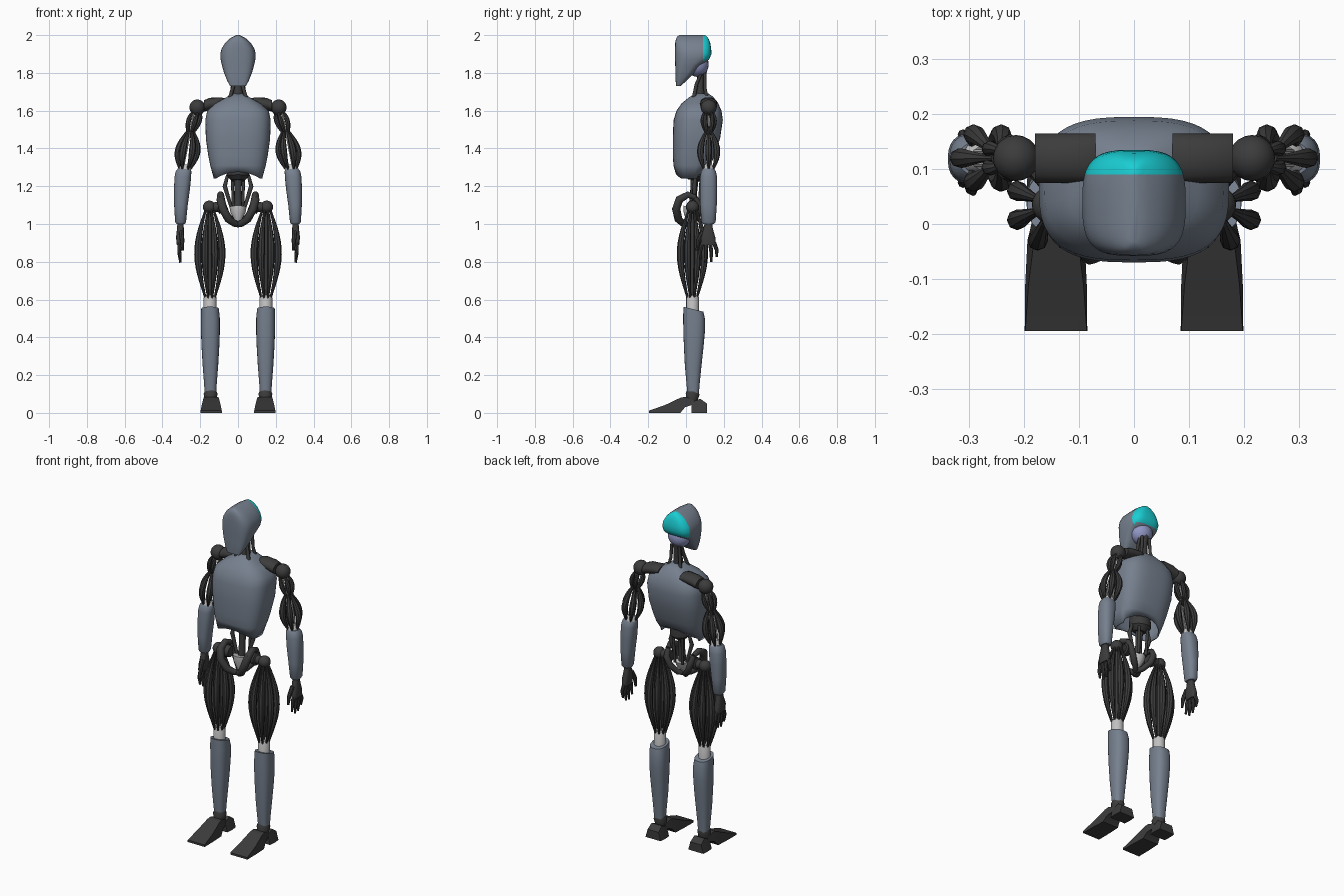
import bpy, bmesh, math
from mathutils import Vector

if "Cube" in bpy.data.objects:
    bpy.data.objects.remove(bpy.data.objects["Cube"])

def material(name, rgb):
    m = bpy.data.materials.new(name)
    m.diffuse_color = (*rgb, 1)
    m.use_nodes = True
    m.node_tree.nodes["Principled BSDF"].inputs["Base Color"].default_value = m.diffuse_color
    return m

SLATE = material("slate shell", (0.18, 0.215, 0.27))
DARK = material("dark frame", (0.045, 0.045, 0.045))
CYAN = material("cyan panel", (0.01, 0.62, 0.66))
LIGHT = material("light grey joint", (0.55, 0.54, 0.54))
LILAC = material("lilac skull", (0.28, 0.31, 0.55))

def finish(bm, name, mats, mirror=False, thick=0):
    bmesh.ops.recalc_face_normals(bm, faces=bm.faces)
    me = bpy.data.meshes.new(name)
    bm.to_mesh(me)
    bm.free()
    for m in (mats if isinstance(mats, list) else [mats]):
        me.materials.append(m)
    ob = bpy.data.objects.new(name, me)
    bpy.context.collection.objects.link(ob)
    bpy.ops.object.select_all(action='DESELECT')
    ob.select_set(True)
    bpy.context.view_layer.objects.active = ob
    bpy.ops.object.shade_smooth_by_angle(angle=math.radians(38))
    if thick:
        s = ob.modifiers.new("thickness", 'SOLIDIFY')
        s.thickness = thick
        s.offset = -1
    if mirror:
        ob.modifiers.new("mirror", 'MIRROR')
    return ob

def skin(bm, rings, cap0=True, cap1=True):
    vs = [[bm.verts.new(p) for p in r] for r in rings]
    n = len(vs[0])
    for a, b in zip(vs, vs[1:]):
        for i in range(n):
            j = (i + 1) % n
            bm.faces.new((a[i], a[j], b[j], b[i]))
    if cap0:
        bm.faces.new(vs[0])
    if cap1:
        bm.faces.new(vs[-1])

def ring(z, w, y0, y1, cx=0, power=2.0, n=32):
    """Rounded-box ring at height z, spanning y0..y1 and cx-w..cx+w."""
    pts = []
    for i in range(n):
        t = 2 * math.pi * i / n
        c, s = math.cos(t), math.sin(t)
        x = math.copysign(abs(c) ** (2 / power), c)
        y = math.copysign(abs(s) ** (2 / power), s)
        pts.append(Vector((cx + w * x, (y0 + y1) / 2 + (y1 - y0) / 2 * y, z)))
    return pts

def tube(bm, pts, radii, n=10):
    pts = [Vector(p) for p in pts]
    if not isinstance(radii, (list, tuple)):
        radii = [radii] * len(pts)
    prev = (pts[1] - pts[0]).normalized()
    u = prev.orthogonal().normalized()
    rings = []
    for i, p in enumerate(pts):
        d = (pts[min(i + 1, len(pts) - 1)] - pts[max(i - 1, 0)]).normalized()
        u = prev.rotation_difference(d) @ u
        v = d.cross(u)
        prev = d
        rings.append([p + radii[i] * (math.cos(a) * u + math.sin(a) * v)
                      for a in (2 * math.pi * k / n for k in range(n))])
    skin(bm, rings)

def strand(bm, a, b, out, r, thin=0.006, peak=1.0, steps=14):
    """Spindle-shaped muscle that bows outwards between two points."""
    a, b, out = Vector(a), Vector(b), Vector(out)
    pts, rad = [], []
    for i in range(steps + 1):
        t = i / steps
        f = math.sin(math.pi * t ** peak)
        pts.append(a.lerp(b, t) + out * f)
        rad.append(thin + (r - thin) * f ** 1.6 if f > 0 else thin)
    tube(bm, pts, rad, 8)

def ball(bm, c, r, scale=(1, 1, 1)):
    res = bmesh.ops.create_uvsphere(bm, u_segments=20, v_segments=12, radius=r)
    for v in res["verts"]:
        v.co = Vector(c) + Vector([v.co[k] * scale[k] for k in range(3)])

def block(bm, pts8):
    skin(bm, [pts8[:4], pts8[4:]])

# Head shell with cyan rear panel
bm = bmesh.new()
head = [(1.73, .042, -.052, -.03), (1.76, .058, -.055, .005), (1.80, .074, -.056, .045),
        (1.84, .085, -.057, .08), (1.87, .092, -.058, .122), (1.90, .094, -.058, .135),
        (1.93, .086, -.058, .133), (1.96, .067, -.057, .128), (1.98, .046, -.053, .12),
        (1.992, .026, -.047, .112), (2.0, .008, -.035, .1)]
skin(bm, [ring(z, w, a, b, 0, 3.2, 40) for z, w, a, b in head])
bmesh.ops.bisect_plane(bm, geom=bm.verts[:] + bm.edges[:] + bm.faces[:],
                       plane_co=(0, .09, 0), plane_no=(0, 1, 0))
for f in bm.faces:
    c = f.calc_center_median()
    f.material_index = int(c.y > .09 and c.z > 1.865)
finish(bm, "head_shell", [SLATE, CYAN])

# Inner skull
bm = bmesh.new()
ball(bm, (0, .06, 1.845), .06, (1.1, 1, 1.1))
finish(bm, "inner_skull", LILAC)

# Neck column and tendons
bm = bmesh.new()
tube(bm, [(0, .095, 1.84), (0, .08, 1.77), (0, .07, 1.65)], [.024, .022, .03])
for s in (-1, 1):
    tube(bm, [(s * .03, .09, 1.82), (s * .022, .055, 1.74), (s * .045, .04, 1.66)], [.008, .009, .011])
    tube(bm, [(s * .025, .1, 1.8), (s * .03, .1, 1.72), (s * .04, .11, 1.67)], .009)
finish(bm, "neck", DARK)

# Torso shell, open below with an arched hem
bm = bmesh.new()
torso = [(1.69, .035, .05, .12), (1.672, .06, .018, .145), (1.64, .118, -.022, .17), (1.60, .163, -.05, .188),
         (1.55, .173, -.066, .195), (1.45, .17, -.07, .18), (1.36, .157, -.07, .15), (1.31, .147, -.066, .13)]
rings = [ring(z, w, a, b, 0, 2.9, 48) for z, w, a, b in torso]
hem = ring(1.24, .128, -.057, .105, 0, 2.9, 48)
for p in hem:
    p.z += .035 * max(0, 1 - (p.x / .12) ** 2) + (.02 if p.y > .06 else 0)
skin(bm, rings + [hem], True, False)
finish(bm, "torso_shell", SLATE, thick=.006)

# Waist hub and spine rods
bm = bmesh.new()
tube(bm, [(0, .05, 1.40), (0, .05, 1.28), (0, .05, 1.255), (0, .045, 1.23)], [.05, .06, .06, .035], 20)
tube(bm, [(0, .045, 1.24), (0, .04, 1.16), (0, .035, 1.08)], [.022, .018, .022])
for s in (-1, 1):
    tube(bm, [(s * .055, .05, 1.26), (s * .07, .045, 1.2), (s * .03, .04, 1.07)], [.008, .012, .008])
    tube(bm, [(s * .03, .08, 1.25), (s * .025, .07, 1.08)], .008)
finish(bm, "waist", DARK)

# Pelvis bands: hoops running from the hips under the body
bm = bmesh.new()
tube(bm, [(.085, .05, 1.14), (.092, .01, 1.155), (.092, -.035, 1.13), (.08, -.052, 1.08),
          (.05, -.04, 1.025), (.02, -.015, 1.003), (-.001, .0, .998)],
     [.014, .018, .022, .022, .021, .018, .016], 12)
tube(bm, [(.085, .05, 1.14), (.08, .07, 1.1), (.06, .065, 1.05), (.025, .04, 1.01), (-.001, .01, 1.0)],
     [.014, .018, .018, .016, .014], 12)
tube(bm, [(.07, .035, 1.09), (.10, .035, 1.09), (.105, .035, 1.09), (.15, .035, 1.09)], [.03, .036, .026, .024], 16)
ball(bm, (.152, .035, 1.09), .034)
finish(bm, "pelvis_bands", DARK, True)

bm = bmesh.new()
tube(bm, [(0, .03, 1.09), (0, .025, 1.06), (0, .015, 1.01)], [.045, .04, .012], 16)
finish(bm, "pelvis_core", LIGHT)

# Thigh muscle strands
bm = bmesh.new()
for k in range(8):
    a = math.radians(22.5 + 45 * k)
    d = Vector((math.cos(a), math.sin(a), 0))
    strand(bm, Vector((.15, .035, 1.075)) + d * .022, Vector((.148, .033, .6)) + d * .024,
           d * .046, .019, .006, .95)
tube(bm, [(.15, .035, 1.09), (.148, .033, .6)], .008)
finish(bm, "thigh_strands", DARK, True)

# Knees
bm = bmesh.new()
tube(bm, [(.148, .035, .625), (.148, .035, .61), (.148, .035, .5)], [.027, .034, .034], 16)
finish(bm, "knee", LIGHT, True)

# Shin shells, front rim raised
bm = bmesh.new()
shin = [(.10, .03, .008, .068), (.16, .034, .002, .073), (.25, .041, -.006, .082), (.35, .047, -.011, .093),
        (.43, .05, -.014, .1), (.50, .05, -.015, .1)]
rings = [ring(z, w, a, b, .146, 2.5, 24) for z, w, a, b in shin]
rim = ring(.55, .047, -.014, .092, .148, 2.5, 24)
for p in rim:
    p.z -= .25 * (p.y - .035)
skin(bm, rings + [rim])
finish(bm, "shin_shell", SLATE, True)

# Ankles and feet
bm = bmesh.new()
tube(bm, [(.145, .038, .13), (.145, .035, .1), (.145, .03, .06)], [.026, .038, .03], 12)
finish(bm, "ankle", DARK, True)

def section(y, z0, z1, half_bottom, half_top, cx=.142):
    return [Vector((cx - half_bottom, y, z0)), Vector((cx + half_bottom, y, z0)),
            Vector((cx + half_top, y, z1)), Vector((cx - half_top, y, z1))]

bm = bmesh.new()
skin(bm, [section(-.195, 0, .012, .057, .056), section(-.11, 0, .042, .056, .05),
          section(-.03, .0, .08, .052, .04), section(-.005, .03, .085, .046, .037),
          section(.04, .045, .07, .035, .033)])
finish(bm, "forefoot", DARK, True)
bm = bmesh.new()
skin(bm, [section(.03, 0, .055, .05, .036), section(.075, 0, .075, .053, .034),
          section(.11, 0, .05, .05, .036)])
finish(bm, "heel", DARK, True)

# Shoulder blocks and balls
bm = bmesh.new()
skin(bm, [[Vector((x, .12 + .045 * math.cos(a), zc + h * math.sin(a)))
           for a in (math.pi * k / 8 for k in range(16))]
          for x, zc, h in ((.07, 1.645, .02), (.09, 1.643, .028), (.15, 1.635, .033), (.18, 1.625, .03))])
ball(bm, (.215, .12, 1.617), .042)
finish(bm, "shoulder", DARK, True)

# Upper arm: short deltoid strands over longer lower strands
bm = bmesh.new()
top, mid, elbow = Vector((.22, .12, 1.60)), Vector((.25, .12, 1.51)), Vector((.282, .12, 1.28))
for k in range(6):
    a = math.radians(60 * k)
    d = Vector((math.cos(a), math.sin(a), -.1))
    strand(bm, mid + d * .006, elbow + d * .022, d * .036, .018, .005)
for k in range(5):
    a = math.radians(72 * k + 36)
    d = Vector((math.cos(a), math.sin(a), .1))
    strand(bm, top + d * .016, (.262, .12, 1.45), d * .022, .013, .004, .8)
finish(bm, "upper_arm_strands", DARK, True)

bm = bmesh.new()
for dx, dy in ((-.012, 0), (.012, .012), (.012, -.012)):
    tube(bm, [top + Vector((dx, dy, 0)), elbow + Vector((dx, dy, 0))], .005, 8)
tube(bm, [(.278, .12, 1.315), (.28, .12, 1.295), (.286, .12, 1.22)], [.02, .032, .034], 14)
finish(bm, "elbow", LIGHT, True)

# Forearm shells
bm = bmesh.new()
arm = [(1.0, .023, .09, .148, .303), (1.012, .029, .081, .157, .304), (1.1, .036, .075, .163, .302),
       (1.18, .042, .073, .165, .297), (1.25, .044, .075, .164, .292), (1.28, .041, .08, .158, .288),
       (1.293, .033, .09, .148, .286)]
skin(bm, [ring(z, w, a, b, cx, 2.4, 24) for z, w, a, b, cx in arm])
finish(bm, "forearm_shell", SLATE, True)

# Hands
bm = bmesh.new()
skin(bm, [ring(z, w, a, b, cx, 2.8, 16) for z, w, a, b, cx in
          ((1.01, .016, .1, .138, .304), (.975, .018, .092, .142, .305), (.93, .021, .08, .155, .307),
           (.89, .016, .078, .157, .308))])
for i, length in enumerate((.085, .105, .1, .075)):
    y = .086 + .021 * i
    y2 = y + (i - 1.3) * .008
    tube(bm, [(.308, y, .9), (.311, y2, .9 - length * .5), (.305, y2, .9 - length)], [.011, .01, .006], 8)
tube(bm, [(.3, .09, .96), (.296, .065, .915), (.293, .058, .86)], [.013, .012, .007], 8)
finish(bm, "hand", DARK, True)
